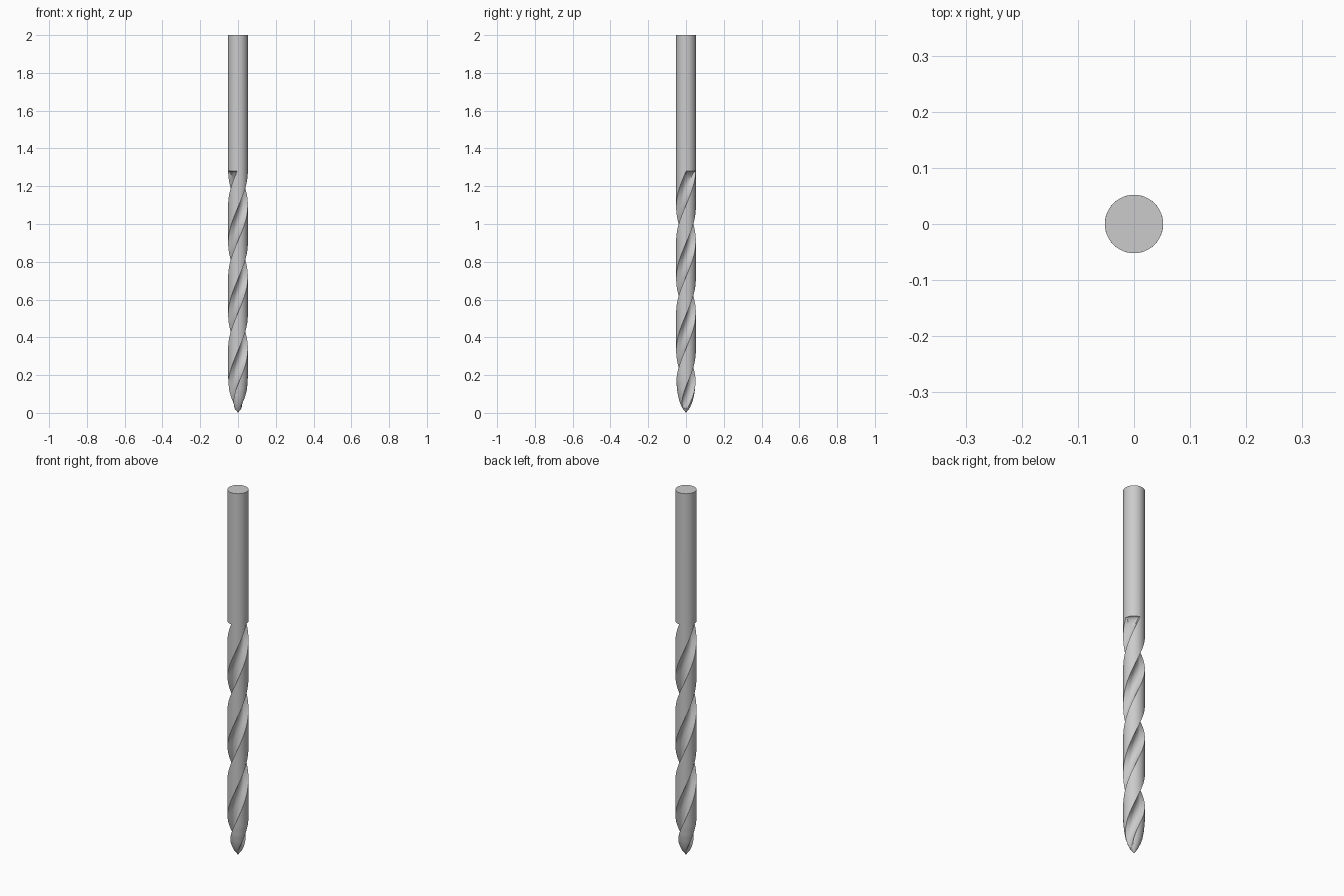
import bpy, bmesh
from math import pi, sin, cos, sqrt, radians

if "Cube" in bpy.data.objects:
    bpy.data.objects.remove(bpy.data.objects["Cube"])

R = 0.052            # shank radius
PITCH = 0.76         # one full turn of the flutes
Z_LAND = 0.81        # height where a land faces the front
Z_RUN, Z_END, TOP = 1.20, 1.28, 2.0
HALF = radians(42)   # half angle of a flute
C, RHO = 0.058, 0.04  # circle that grinds the flute
TIP = [(0.0, 0.0), (0.008, 0.006), (0.025, 0.019), (0.05, 0.031),
       (0.08, 0.040), (0.12, 0.047), (0.17, 0.0515), (0.2, R)]


def tip_radius(z):
    for (z0, r0), (z1, r1) in zip(TIP, TIP[1:]):
        if z <= z1:
            return r0 + (r1 - r0) * (z - z0) / (z1 - z0)
    return R


def flute_radius(phi):
    if abs(phi) >= HALF:
        return R
    return min(R, C * cos(phi) - sqrt(max(0, RHO ** 2 - (C * sin(phi)) ** 2)))


def flute_depth(z):
    t = min(1, max(0, (z - Z_RUN) / (Z_END - Z_RUN)))
    return sqrt(1 - t * t)


# angles around the section, measured from the flute centres
NF, NL = 16, 12
half = [-HALF + 2 * HALF * i / NF for i in range(NF)]
half += [HALF + (pi - 2 * HALF) * i / NL for i in range(NL)]
section = [(a, a if a <= HALF else pi) for a in half]
section = [(a + k * pi, p) for k in (0, 1) for a, p in section]

# ring heights: fine at the tip and run-out
heights = [0.004, 0.008, 0.015, 0.025, 0.037, 0.05, 0.065]
heights += [0.08 + i * (Z_RUN - 0.08) / 110 for i in range(110)]
heights += [Z_RUN + (Z_END - Z_RUN) * sin(pi / 2 * i / 12) for i in range(13)]
heights.append(TOP)

# fluted body and shank
bm = bmesh.new()
rings = []
for z in heights:
    twist = 2 * pi * (min(z, Z_END) - Z_LAND) / PITCH
    k = flute_depth(z)
    ring = []
    for a, phi in section:
        r = min(tip_radius(z), R + (flute_radius(phi) - R) * k)
        ring.append(bm.verts.new((r * cos(a + twist), r * sin(a + twist), z)))
    rings.append(ring)
n = len(section)
for lo, hi in zip(rings, rings[1:]):
    for i in range(n):
        j = (i + 1) % n
        bm.faces.new((lo[i], lo[j], hi[j], hi[i]))
bm.faces.new(rings[-1])
point = bm.verts.new((0, 0, 0))
for i in range(n):
    bm.faces.new((point, rings[0][(i + 1) % n], rings[0][i]))
bmesh.ops.recalc_face_normals(bm, faces=bm.faces)

mesh = bpy.data.meshes.new("drill_bit")
bm.to_mesh(mesh)
bm.free()
drill = bpy.data.objects.new("drill_bit", mesh)
bpy.context.collection.objects.link(drill)
bpy.context.view_layer.objects.active = drill
drill.select_set(True)
bpy.ops.object.shade_smooth_by_angle(angle=radians(30))
